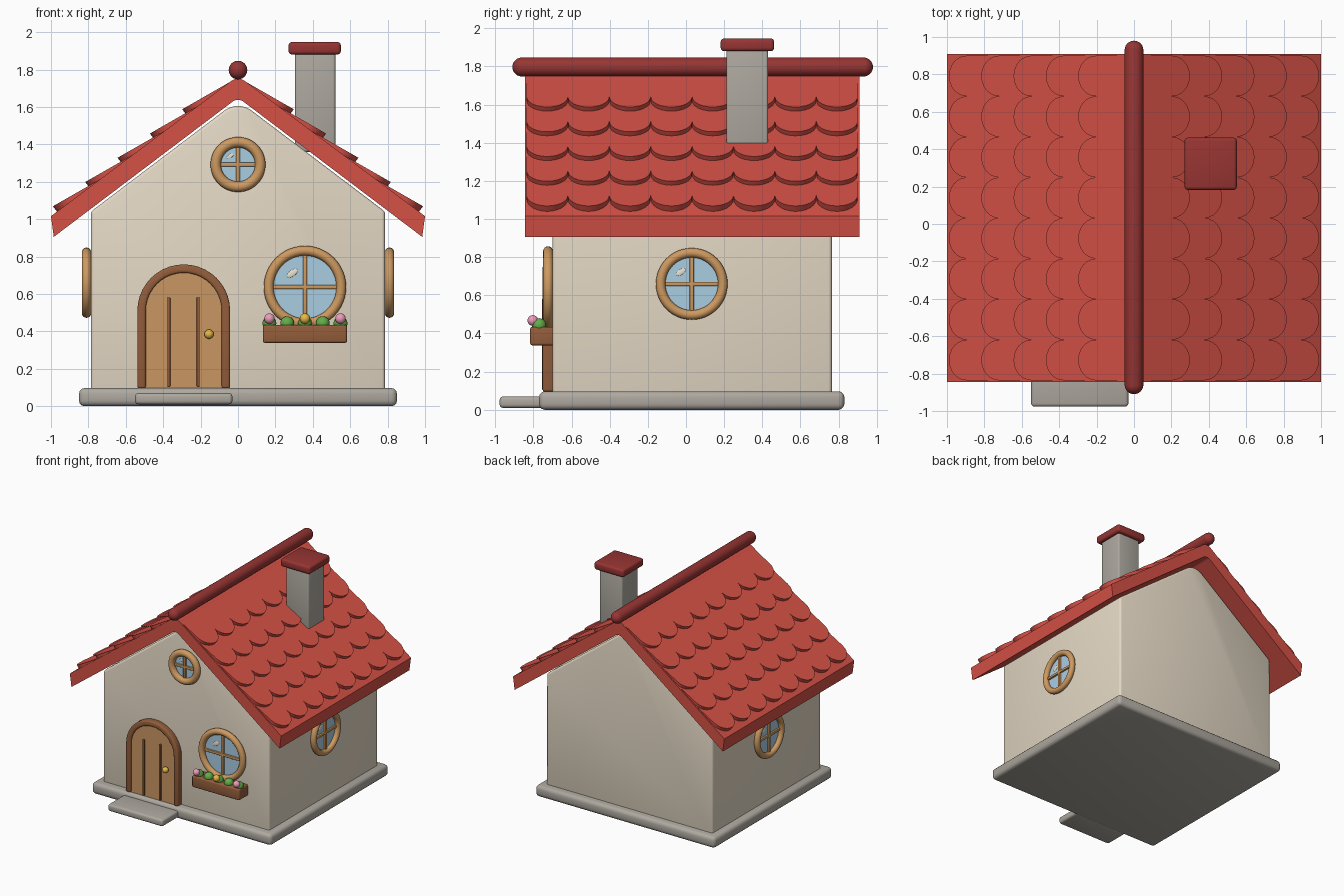
import bpy, bmesh
from math import sin, cos, pi, atan
from mathutils import Matrix, Vector

if "Cube" in bpy.data.objects:
    bpy.data.objects.remove(bpy.data.objects["Cube"])

CREAM, STONE = (228, 216, 196), (172, 167, 158)
RED, DARK_RED = (212, 82, 72), (150, 56, 54)
WOOD, DOOR, BROWN = (204, 152, 96), (200, 150, 98), (146, 94, 62)
GLASS, GLINT = (168, 204, 226), (236, 226, 206)
GREEN, PINK, GOLD = (98, 172, 74), (236, 156, 186), (230, 184, 72)
I = Matrix.Identity(4)
mats = {}


def material(rgb):
    if rgb not in mats:
        m = bpy.data.materials.new("paint_%d" % len(mats))
        m.diffuse_color = [(c / 255) ** 2.2 for c in rgb] + [1]
        m.use_nodes = True
        m.node_tree.nodes["Principled BSDF"].inputs["Base Color"].default_value = m.diffuse_color
        mats[rgb] = m
    return mats[rgb]


def smooth(ob, rgb):
    ob.data.materials.append(material(rgb))
    bpy.ops.object.select_all(action='DESELECT')
    ob.select_set(True)
    bpy.context.view_layer.objects.active = ob
    bpy.ops.object.shade_smooth_by_angle(angle=0.6)
    return ob


def finish(name, bm, rgb, bevel=0, m=I):
    bmesh.ops.recalc_face_normals(bm, faces=bm.faces)
    if bevel:
        edges = [e for e in bm.edges if e.calc_face_angle(0) > 0.6]
        bmesh.ops.bevel(bm, geom=edges, offset=bevel, segments=3, profile=0.5, affect='EDGES')
    bm.transform(m)
    me = bpy.data.meshes.new(name)
    bm.to_mesh(me)
    bm.free()
    ob = bpy.data.objects.new(name, me)
    bpy.context.collection.objects.link(ob)
    return smooth(ob, rgb)


def box(name, lo, hi, rgb, bevel=0, m=I):
    bm = bmesh.new()
    lo, hi = Vector(lo), Vector(hi)
    bmesh.ops.create_cube(bm, size=1, matrix=Matrix.Translation((lo + hi) / 2)
                          @ Matrix.Diagonal((*(hi - lo), 1)))
    return finish(name, bm, rgb, bevel, m)


def ball(name, loc, r, rgb, scale=(1, 1, 1), m=I):
    bm = bmesh.new()
    bmesh.ops.create_uvsphere(bm, u_segments=24, v_segments=14, radius=r)
    return finish(name, bm, rgb, 0, m @ Matrix.Translation(loc) @ Matrix.Diagonal((*scale, 1)))


def loft(name, a, b, rgb, bevel=0):
    """Solid between two matching outlines."""
    bm = bmesh.new()
    va, vb = [bm.verts.new(p) for p in a], [bm.verts.new(p) for p in b]
    bm.faces.new(va)
    bm.faces.new(vb[::-1])
    for i in range(len(va)):
        j = (i + 1) % len(va)
        bm.faces.new((va[i], vb[i], vb[j], va[j]))
    return finish(name, bm, rgb, bevel)


def prism(name, pts, y0, y1, rgb, bevel=0):
    return loft(name, [(x, y0, z) for x, z in pts], [(x, y1, z) for x, z in pts], rgb, bevel)


PITCH = atan(0.75)


def peak(apex, r, n=8):
    """Rounded gable tip from left to right."""
    zc = apex - r / cos(PITCH)
    angs = [PITCH * (2 * i / n - 1) for i in range(n + 1)]
    return [(r * sin(a), zc + r * cos(a)) for a in angs]


# plinth, doorstep and walls
box("plinth", (-.85, -.77, 0), (.85, .83, .097), STONE, .03)
box("doorstep", (-.55, -.977, .01), (-.03, -.7, .07), STONE, .018)
prism("walls", [(-.787, .05), (-.787, 1.04)] + peak(1.635, .12) + [(.787, 1.04), (.787, .05)],
      -.70, .765, CREAM, .018)

# roof slab
outer = [(-.985, .905), (-1, 1.016)] + peak(1.766, .06) + [(1, 1.016), (.985, .905)]
prism("roof", outer + peak(1.65, .05)[::-1], -.845, .91, RED)

# scalloped tile rows on both slopes
R, Y0, COUNT, STEPS = .1085, -.836, 8, 12
for s, side in ((-1, "left"), (1, "right")):
    def on_roof(u, y, h):
        return (s * (.8 * u + .6 * h), y, 1.766 - .6 * u + .8 * h)
    for row in range(5):
        tip = 1.21 - .216 * row
        edge = [(tip - .29, Y0), (tip - R, Y0)]
        for k in range(COUNT):
            for i in range(1, STEPS + 1):
                a = pi * i / STEPS
                edge.append((tip - R + R * sin(a), Y0 + R * (2 * k + 1 - cos(a))))
        edge.append((tip - .29, Y0 + 2 * R * COUNT))
        top = [on_roof(u, y, .036 * (1 - (tip - u) / .29)) for u, y in edge]
        low = [on_roof(u, y, -.012) for u, y in edge]
        loft("%s_tile_row_%d" % (side, row + 1), top, low, RED)

# ridge pole: a sphere stretched into a capsule
bm = bmesh.new()
bmesh.ops.create_uvsphere(bm, u_segments=24, v_segments=15, radius=.05)
for v in bm.verts:
    v.co.z += .895 if v.co.z > 0 else -.895
finish("ridge_pole", bm, DARK_RED, 0, Matrix.Translation((0, .035, 1.797)) @ Matrix.Rotation(pi / 2, 4, 'X'))

# chimney
box("chimney", (.305, .212, 1.36), (.52, .43, 1.9), STONE, .012)
box("chimney_cap", (.27, .182, 1.88), (.55, .462, 1.947), DARK_RED, .018)


# round windows, built facing -y on the wall plane
def window(name, loc, turn, major, minor):
    m = Matrix.Translation(loc) @ Matrix.Rotation(turn, 4, 'Z')
    flat = m @ Matrix.Rotation(pi / 2, 4, 'X')
    bpy.ops.mesh.primitive_torus_add(major_segments=48, minor_segments=16,
                                     major_radius=major, minor_radius=minor)
    ring = bpy.context.object
    ring.name = name + "_frame"
    ring.data.transform(flat @ Matrix.Translation((0, 0, .023)))
    smooth(ring, WOOD)
    bm = bmesh.new()
    bmesh.ops.create_cone(bm, cap_ends=True, segments=48, radius1=major, radius2=major, depth=.024)
    finish(name + "_glass", bm, GLASS, 0, flat)
    w = .011
    box(name + "_upright_bar", (-w, -.028, -major), (w, 0, major), WOOD, .005, m)
    box(name + "_cross_bar", (-major, -.027, -w), (major, 0, w), WOOD, .005, m)
    g = m @ Matrix.Translation((-.35 * major, -.012, .38 * major)) @ Matrix.Rotation(-.6, 4, 'Y')
    ball(name + "_glint", (0, 0, 0), major * .17, GLINT, (1, .12, .5), g)


window("front_window", (.358, -.70, .637), 0, .194, .026)
window("gable_window", (0, -.70, 1.292), 0, .119, .028)
window("right_window", (.787, .03, .66), pi / 2, .163, .025)
window("left_window", (-.787, .03, .66), -pi / 2, .163, .025)


# arched door
def arch(r, n=20):
    pts = [(-.29 - r * cos(pi * i / n), .51 + r * sin(pi * i / n)) for i in range(n + 1)]
    return [(-.29 - r, .095)] + pts + [(-.29 + r, .095)]


prism("door_frame", arch(.248) + arch(.203)[::-1], -.752, -.69, BROWN, .012)
prism("door", arch(.21), -.738, -.69, DOOR)
for i, x in enumerate((-.37, -.213)):
    box("door_batten_%d" % (i + 1), (x - .008, -.755, .105), (x + .008, -.72, .582), BROWN, .004)
ball("door_knob", (-.155, -.76, .385), .025, GOLD)

# flower box
box("flower_box", (.133, -.817, .338), (.583, -.69, .435), BROWN, .012)
for i in range(5):
    x = .358 + (i - 2) * .095
    ball("leaves_%d" % (i + 1), (x, -.77, .443), .037, GREEN)
    if i % 2 == 0:
        ball("flower_%d" % (i // 2 + 1), (x, -.803, .468), .028, GOLD if i == 2 else PINK)
